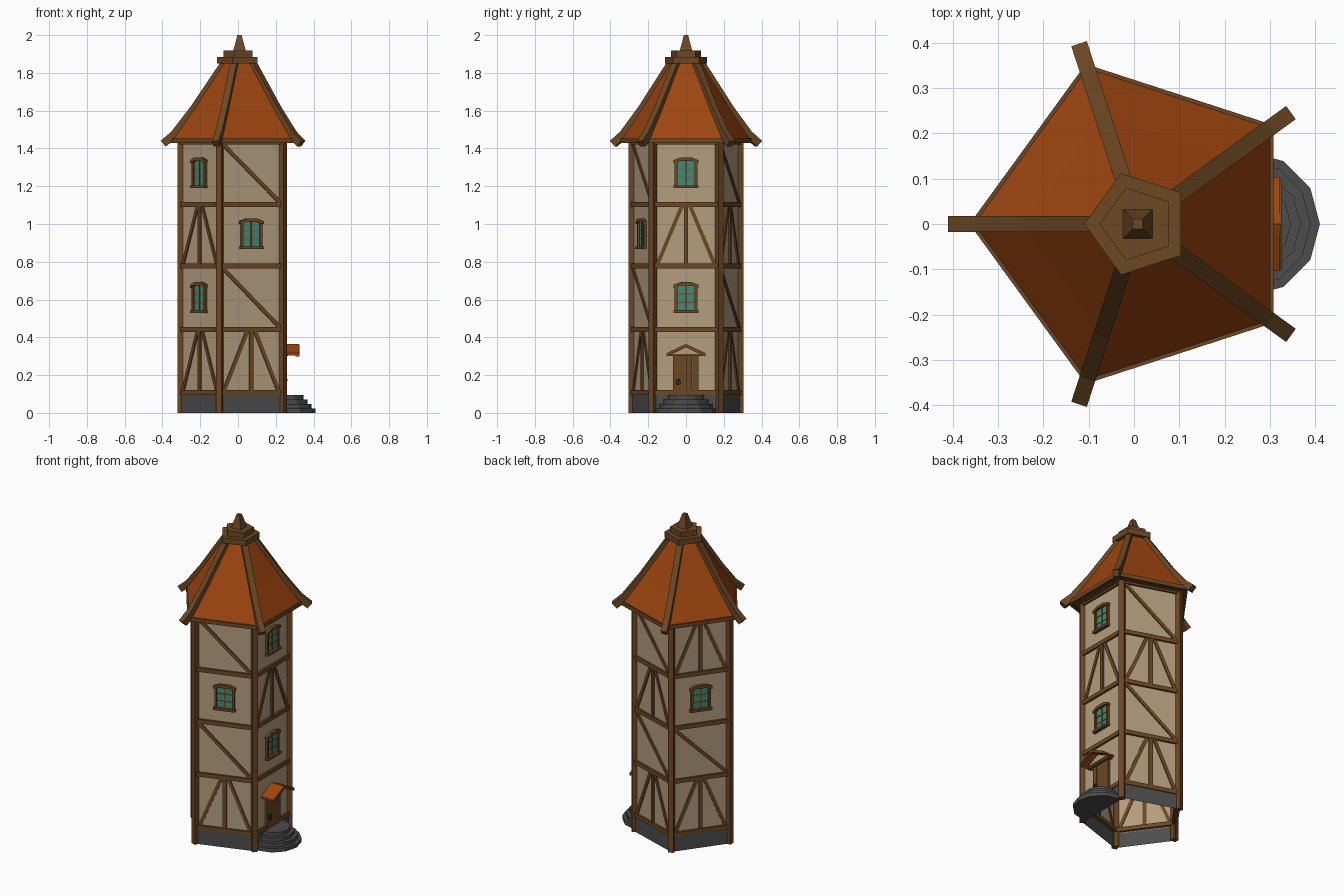
import bpy, bmesh, math
from mathutils import Matrix

if "Cube" in bpy.data.objects:
    bpy.data.objects.remove(bpy.data.objects["Cube"])

R = 0.297                       # corner radius of the tower
C36, S36 = math.cos(math.pi / 5), math.sin(math.pi / 5)
AP, HALF = R * C36, R * S36     # wall distance and half width
WALL = Matrix.Translation((-0.005, 0, 0))
ROOF = Matrix.Translation((0.008, 0, 0))
SIDES = [0, 72, 144, 216, 288]      # wall directions
CORNERS = [36, 108, 180, 252, 324]


def material(name, rgb):
    m = bpy.data.materials.new(name)
    lin = [((c / 255 + 0.055) / 1.055) ** 2.4 for c in rgb]
    m.diffuse_color = (*lin, 1)
    m.use_nodes = True
    m.node_tree.nodes["Principled BSDF"].inputs["Base Color"].default_value = m.diffuse_color
    return m


PLASTER = material("plaster", (180, 157, 127))
TIMBER = material("timber", (108, 71, 36))
TILE = material("roof_orange", (158, 69, 16))
STONE = material("dark_stone", (76, 76, 77))
GLASS = material("teal_glass", (68, 138, 116))
IRON = material("iron", (45, 43, 42))


def turn(base, deg):
    return base @ Matrix.Rotation(math.radians(deg), 4, 'Z')


def prism(bm, pts, a, b, m, axis='x'):
    """Extrude a 2D outline between a and b along an axis."""
    def put(p, q, d):
        co = {'x': (d, p, q), 'y': (p, d, q), 'z': (p, q, d)}[axis]
        return bm.verts.new((m @ Matrix.Translation(co)).translation)
    lo = [put(p, q, a) for p, q in pts]
    hi = [put(p, q, b) for p, q in pts]
    bm.faces.new(lo[::-1])
    bm.faces.new(hi)
    for i in range(len(pts)):
        j = (i + 1) % len(pts)
        bm.faces.new((lo[i], lo[j], hi[j], hi[i]))


def rect(u0, u1, z0, z1):
    return [(u0, z0), (u1, z0), (u1, z1), (u0, z1)]


def stick(u0, z0, u1, z1, w):
    d = math.hypot(u1 - u0, z1 - z0)
    n, k = -(z1 - z0) / d * w / 2, (u1 - u0) / d * w / 2
    return [(u0 + n, z0 + k), (u0 - n, z0 - k), (u1 - n, z1 - k), (u1 + n, z1 + k)]


def rings(bm, levels, n, m, start):
    """Open n-sided shell through (radius, z) levels."""
    loops = []
    for r, z in levels:
        angs = [math.radians(start) + i * math.tau / n for i in range(n)]
        loops.append([bm.verts.new(m @ Matrix.Translation(
            (r * math.cos(t), r * math.sin(t), z)).translation) for t in angs])
    for lo, hi in zip(loops, loops[1:]):
        for i in range(n):
            j = (i + 1) % n
            bm.faces.new((lo[i], lo[j], hi[j], hi[i]))
    return loops


def finish(name, bm, mat, recalc=True):
    if recalc:
        bmesh.ops.recalc_face_normals(bm, faces=bm.faces)
    me = bpy.data.meshes.new(name)
    bm.to_mesh(me)
    bm.free()
    me.materials.append(mat)
    bpy.context.collection.objects.link(bpy.data.objects.new(name, me))


# plaster walls and stone base, open underneath
bm = bmesh.new()
rings(bm, [(R, 0.09), (R, 1.44)], 5, WALL, 36)
finish("walls", bm, PLASTER, False)
bm = bmesh.new()
rings(bm, [(R + 0.008, 0), (R + 0.008, 0.097), (R - 0.01, 0.097)], 5, WALL, 36)
finish("stone_base", bm, STONE, False)

# corner posts and floor beams
bm = bmesh.new()
for a in CORNERS:
    prism(bm, rect(R - 0.017, R + 0.018, -0.016, 0.016), 0, 1.44, turn(WALL, a), 'z')
finish("corner_posts", bm, TIMBER)
FLOORS = [0.108, 0.442, 0.778, 1.104, 1.435]
bm = bmesh.new()
for a in SIDES:
    for z in FLOORS:
        prism(bm, rect(-HALF, HALF, z - 0.013, z + 0.013), AP - 0.015, AP + 0.012, turn(WALL, a))
finish("floor_beams", bm, TIMBER)

# wall pattern, bottom to top: A = braced post, D = diagonal, W = window, o = door
PATTERN = {0: "oWAW", 72: "ADAD", 144: "ADWA", 216: "AWAW", 288: "ADWD"}
braces, frames, panes = bmesh.new(), bmesh.new(), bmesh.new()
for a, codes in PATTERN.items():
    m = turn(WALL, a)
    for i, code in enumerate(codes):
        lo, hi = FLOORS[i], FLOORS[i + 1]
        if code == "A":
            prism(braces, rect(-0.011, 0.011, lo, hi), AP - 0.005, AP + 0.009, m)
            for s in (-1, 1):
                prism(braces, stick(s * 0.155, lo, s * 0.018, hi, 0.02), AP - 0.005, AP + 0.007, m)
        elif code == "D":
            prism(braces, stick(-0.16, hi - 0.01, 0.16, lo + 0.01, 0.02), AP - 0.005, AP + 0.008, m)
        elif code == "W":
            z = {1: 0.53, 2: 0.867, 3: 1.19}[i]
            prism(panes, rect(-0.05, 0.05, z + 0.01, z + 0.148), AP - 0.002, AP + 0.004, m)
            prism(frames, rect(-0.065, 0.065, z, z + 0.015), AP - 0.005, AP + 0.022, m)
            arch = [(-0.066, 0.132), (-0.03, 0.144), (0.03, 0.144), (0.066, 0.132),
                    (0.066, 0.148), (0.03, 0.162), (-0.03, 0.162), (-0.066, 0.148)]
            prism(frames, [(u, z + v) for u, v in arch], AP - 0.005, AP + 0.02, m)
            for s in (-1, 1):
                prism(frames, rect(s * 0.053 - 0.007, s * 0.053 + 0.007, z + 0.01, z + 0.14),
                      AP - 0.005, AP + 0.014, m)
            prism(frames, rect(-0.004, 0.004, z + 0.01, z + 0.15), AP - 0.003, AP + 0.008, m)
            for v in (0.055, 0.1):
                prism(frames, rect(-0.05, 0.05, z + v - 0.002, z + v + 0.002), AP - 0.003, AP + 0.007, m)
finish("wall_braces", braces, TIMBER)
finish("window_frames", frames, TIMBER)
finish("window_panes", panes, GLASS)

# door with plank grooves, lintel and iron ring
bm = bmesh.new()
for i in range(4):
    u = -0.068 + i * 0.034
    prism(bm, rect(u, u + 0.0325, 0.095, 0.312), AP - 0.005, AP + 0.014, WALL)
prism(bm, rect(-0.088, 0.088, 0.3, 0.314), AP - 0.005, AP + 0.03, WALL)
finish("door", bm, TIMBER)
bm = bmesh.new()
prism(bm, rect(-0.05, -0.032, 0.168, 0.18), AP + 0.01, AP + 0.026, WALL)
circle = [(-0.041 + 0.015 * math.cos(k * math.tau / 8), 0.161 + 0.015 * math.sin(k * math.tau / 8))
          for k in range(8)]
prism(bm, circle, AP + 0.012, AP + 0.022, WALL)
finish("door_ring", bm, IRON)

# small gable canopy over the door
bm = bmesh.new()
prism(bm, [(-0.085, 0.312), (0.085, 0.312), (0, 0.355)], AP - 0.005, AP + 0.035, WALL)
finish("canopy_gable", bm, PLASTER)
bm, trim = bmesh.new(), bmesh.new()
for s in (-1, 1):
    prism(bm, [(0, 0.353), (0, 0.365), (s * 0.103, 0.316), (s * 0.103, 0.304)], AP - 0.005, 0.327, WALL)
    prism(trim, [(0, 0.347), (0, 0.362), (s * 0.1, 0.313), (s * 0.1, 0.299)], 0.31, 0.33, WALL)
finish("canopy_roof", bm, TILE)
finish("canopy_trim", trim, TIMBER)

# half-round entrance steps
bm = bmesh.new()
for i, r in enumerate((0.16, 0.14, 0.118, 0.096)):
    pts = [(0.25 + r * math.cos(t), r * math.sin(t))
           for t in (math.radians(-90 + 30 * k) for k in range(7))]
    pts += [(0.232, r), (0.232, -r)]
    prism(bm, pts, 0.024 * i, 0.024 * (i + 1), Matrix.Identity(4), 'z')
finish("entrance_steps", bm, STONE)

# roof, soffit and eave boards
bm = bmesh.new()
rings(bm, [(0.366, 1.444), (0.25, 1.61), (0.09, 1.855)], 5, ROOF, 36)
finish("roof", bm, TILE, False)
bm = bmesh.new()
rings(bm, [(0.24, 1.434), (0.368, 1.434)], 5, ROOF, 36)
for a in SIDES:
    prism(bm, [(-0.214, 0.282), (0.214, 0.282), (0.218, 0.3), (-0.218, 0.3)], 1.428, 1.452,
          turn(ROOF, a - 90), 'z')
finish("eave_boards", bm, TIMBER)

# curved hip rafters
hip = [(0.418, 1.44), (0.36, 1.49), (0.26, 1.62), (0.095, 1.865),
       (0.07, 1.83), (0.235, 1.585), (0.335, 1.455), (0.39, 1.41)]
bm = bmesh.new()
for a in CORNERS:
    prism(bm, hip, -0.018, 0.018, turn(ROOF, a), 'y')
finish("hip_rafters", bm, TIMBER)

# stepped cap and spire
bm = bmesh.new()
for levels, n, start in (([(0.118, 1.85), (0.118, 1.885)], 5, 36),
                         ([(0.084, 1.885), (0.084, 1.918)], 5, 36),
                         ([(0.046, 1.918), (0.016, 2.0)], 4, 45)):
    loops = rings(bm, levels, n, ROOF, start)
    bm.faces.new(loops[0][::-1])
    bm.faces.new(loops[1])
finish("cap_and_spire", bm, TIMBER)
